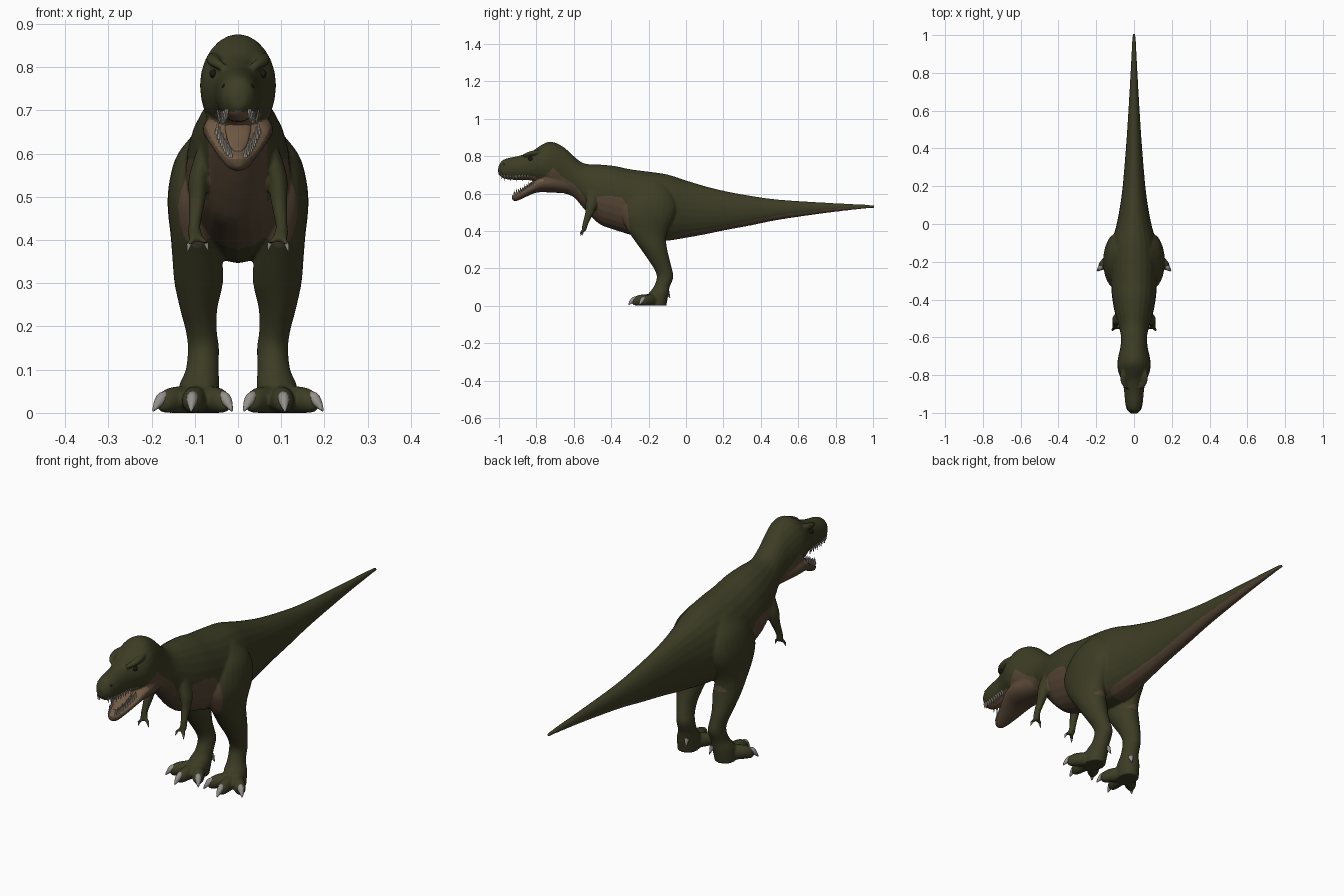
import bpy, bmesh, math
from mathutils import Matrix, Vector

cube = bpy.data.objects.get("Cube")
if cube:
    bpy.data.objects.remove(cube, do_unlink=True)


def material(name, colour):
    m = bpy.data.materials.new(name)
    m.use_nodes = True
    m.diffuse_color = (*colour, 1)
    bsdf = next(n for n in m.node_tree.nodes if n.type == 'BSDF_PRINCIPLED')
    bsdf.inputs["Base Color"].default_value = (*colour, 1)
    bsdf.inputs["Roughness"].default_value = 0.8
    return m


GREEN = material("olive green hide", (0.045, 0.045, 0.018))
BROWN = material("brown belly", (0.095, 0.062, 0.036))
MOUTH = material("tan mouth", (0.17, 0.105, 0.06))
CLAW = material("grey claw", (0.3, 0.28, 0.26))
TOOTH = material("ivory tooth", (0.45, 0.42, 0.36))
EYE = material("dark eye", (0.012, 0.01, 0.006))


def spline(rows, sub):
    """Resample rows with a Catmull-Rom curve."""
    out, last = [], len(rows) - 1
    for i in range(last):
        p = [Vector(rows[min(max(i + k, 0), last)]) for k in (-1, 0, 1, 2)]
        for s in range(sub):
            t = s / sub
            out.append(p[1] + (p[2] - p[0]) * t / 2
                       + (p[0] - p[1] * 2.5 + p[2] * 2 - p[3] / 2) * t ** 2
                       + (p[1] * 1.5 - p[0] / 2 - p[2] * 1.5 + p[3] / 2) * t ** 3)
    return out + [Vector(rows[-1])]


def loft(bm, rows, axis='y', place=Matrix(), n=24, sub=4):
    """Skin elliptical rings; each row is position, two centres, two radii."""
    rings = []
    for t, a, b, ra, rb in spline(rows, sub):
        ring = []
        for k in range(n):
            w = math.tau * k / n
            u, v = a + ra * math.cos(w), b + rb * math.sin(w)
            co = (u, t, v) if axis == 'y' else (u, v, t)
            ring.append(bm.verts.new(place @ Vector(co)))
        rings.append(ring)
    faces = [bm.faces.new(rings[0]), bm.faces.new(rings[-1])]
    for r, q in zip(rings, rings[1:]):
        for k in range(n):
            faces.append(bm.faces.new((r[k - 1], r[k], q[k], q[k - 1])))
    bmesh.ops.recalc_face_normals(bm, faces=faces)


def spike(bm, base, tip, radius, n=10):
    """A cone from base to tip."""
    base, tip = Vector(base), Vector(tip)
    d = tip - base
    m = Matrix.Translation((base + tip) / 2) @ d.to_track_quat('Z', 'Y').to_matrix().to_4x4()
    bmesh.ops.create_cone(bm, cap_ends=True, segments=n, radius1=radius,
                          radius2=radius * 0.12, depth=d.length, matrix=m)


def finish(name, bm, mats, angle=60):
    me = bpy.data.meshes.new(name)
    bm.to_mesh(me)
    bm.free()
    ob = bpy.data.objects.new(name, me)
    bpy.context.collection.objects.link(ob)
    for m in mats:
        me.materials.append(m)
    smooth(ob, angle)
    return ob


def smooth(ob, angle):
    bpy.ops.object.select_all(action='DESELECT')
    ob.select_set(True)
    bpy.context.view_layer.objects.active = ob
    bpy.ops.object.shade_smooth_by_angle(angle=math.radians(angle))


def profile(rows):
    """Turn y, top, bottom, half width into loft rows."""
    return [(y, 0, (t + b) / 2, w, (t - b) / 2) for y, t, b, w in rows]


# Outlines of the trunk with head and tail, and of the lower jaw
TRUNK = profile([
    (-1.004, .742, .705, .016), (-.985, .775, .685, .036), (-.95, .79, .675, .046),
    (-.9, .80, .672, .051), (-.86, .812, .672, .056), (-.82, .828, .668, .069),
    (-.78, .855, .655, .084), (-.74, .875, .64, .088), (-.7, .872, .615, .083),
    (-.65, .845, .6, .072), (-.6, .8, .58, .069), (-.56, .768, .535, .076),
    (-.52, .757, .49, .087), (-.46, .755, .435, .104), (-.38, .747, .405, .117),
    (-.3, .73, .38, .122), (-.2, .717, .35, .127), (-.1, .702, .348, .117),
    (0, .67, .363, .092), (.1, .64, .381, .073), (.2, .615, .402, .06),
    (.35, .587, .43, .047), (.5, .567, .46, .036), (.75, .551, .496, .021),
    (.95, .541, .519, .011), (1.008, .536, .522, .007)])
JAW = profile([
    (-.62, .69, .6, .055), (-.72, .705, .605, .08), (-.78, .69, .607, .078),
    (-.82, .656, .598, .066), (-.87, .622, .575, .046), (-.91, .602, .559, .028),
    (-.93, .59, .567, .012)])
BROW = [(-.87, .04, .803, .01, .008), (-.84, .054, .812, .015, .012),
        (-.8, .058, .82, .016, .013), (-.76, .052, .822, .012, .012)]
LEG = [(.66, .055, -.17, .035, .06), (.6, .075, -.18, .064, .11), (.54, .088, -.19, .07, .14),
       (.48, .095, -.2, .068, .142), (.41, .096, -.205, .06, .112), (.36, .094, -.195, .058, .088),
       (.3, .091, -.17, .056, .07), (.24, .091, -.142, .043, .056), (.19, .085, -.12, .036, .047),
       (.15, .08, -.112, .036, .044), (.1, .083, -.13, .038, .043), (.06, .09, -.148, .047, .054),
       (0, .095, -.155, .045, .05)]
ARM = [(.63, .07, -.5, .018, .03), (.55, .09, -.505, .023, .032), (.5, .094, -.515, .02, .024),
       (.46, .098, -.53, .016, .018), (.43, .101, -.54, .014, .015), (.41, .099, -.544, .017, .012),
       (.396, .098, -.546, .011, .009)]
TOE = [(.03, 0, .03, .032, .036), (-.04, 0, .03, .029, .033), (-.09, 0, .029, .027, .03),
       (-.118, 0, .025, .021, .024), (-.132, 0, .023, .01, .014)]
TOE_CLAW = [(-.1, 0, .038, .014, .014), (-.128, 0, .031, .013, .016),
            (-.142, 0, .021, .009, .013), (-.153, 0, .008, .003, .005)]
TOES = [(47, .9), (5, 1), (-35, .92)]
FINGERS = [(.113, -.56, .39), (.074, -.553, .392)]

# Skin parts and claws, both sides
skin, claws = bmesh.new(), bmesh.new()
loft(skin, TRUNK)
loft(skin, JAW)
for side in (1, -1):
    flip = Matrix.Scale(side, 4, (1, 0, 0))
    loft(skin, BROW, place=flip)
    loft(skin, LEG, 'z', flip)
    loft(skin, ARM, 'z', flip)
    for angle, size in TOES:
        spot = (flip @ Matrix.Translation((.095, -.155, 0))
                @ Matrix.Rotation(math.radians(angle), 4, 'Z')
                @ Matrix.Diagonal((1, size, 1, 1)))
        loft(skin, TOE, place=spot)
        loft(claws, TOE_CLAW, place=spot, n=14)
    for tip in FINGERS:
        tip, palm = Vector(tip), Vector((.097, -.543, .415))
        spike_end = tip + (tip - palm) * 0.25 + Vector((0, 0, -.012))
        rows = [(z, *palm.lerp(tip, f).xy, .009, .009)
                for f in (0, .5, 1) for z in [palm.lerp(tip, f).z]]
        loft(skin, rows, 'z', flip, 12)
        spike(claws, flip @ tip, flip @ spike_end, .006)
    spike(claws, flip @ Vector((.066, -.1, .075)), flip @ Vector((.06, -.085, .04)), .012)
for v in skin.verts:
    v.co.z = max(v.co.z, 0)
bmesh.ops.recalc_face_normals(skin, faces=skin.faces)
finish("claws", claws, [CLAW])

# Fuse the skin into one smooth surface
body = finish("body_skin", skin, [GREEN, BROWN, MOUTH])
fuse = body.modifiers.new("fuse", 'REMESH')
fuse.mode = 'VOXEL'
fuse.voxel_size = 0.005
relax = body.modifiers.new("relax", 'SMOOTH')
relax.factor, relax.iterations = 0.5, 6
bpy.context.view_layer.update()
fused = bpy.data.meshes.new_from_object(body.evaluated_get(bpy.context.evaluated_depsgraph_get()))
body.modifiers.clear()
body.data = fused
fused.materials.clear()
for m in (GREEN, BROWN, MOUTH):
    fused.materials.append(m)

# Height of the edge between hide and belly colour along the length
EDGE = [(-1.1, .6), (-.85, .655), (-.78, .672), (-.71, .735), (-.66, .69), (-.6, .65),
        (-.56, .61), (-.52, .575), (-.47, .585), (-.4, .588), (-.34, .575), (-.315, .54),
        (-.3, .39), (-.28, .3), (-.14, .3), (-.1, .37), (0, .392), (.2, .425), (.5, .485),
        (.8, .52), (1.1, .535)]


def edge_height(y):
    for (a, p), (b, q) in zip(EDGE, EDGE[1:]):
        if y <= b:
            return p + (q - p) * (y - a) / (b - a)
    return 0


for p in fused.polygons:
    x, y, z = p.center
    shoulder = abs(x) > .068 and -.59 < y < -.475 and z < .64
    jaw_floor = y < -.76 and z < .69 and p.normal.z > .45
    palate = y < -.8 and .64 < z < .7 and p.normal.z < -.6
    if jaw_floor or palate:
        p.material_index = 2
    else:
        p.material_index = int(z > .33 and z < edge_height(y) and not shoulder)
smooth(body, 80)

# Teeth along both jaws, set on the jaw outlines
teeth = bmesh.new()
for rows, down, start, reach in ((TRUNK, 1, -.985, .14), (JAW, -1, -.918, .1)):
    fine = spline(rows, 8)
    count = 10
    for i in range(count):
        y = start + reach * i / (count - 1)
        r = min(fine, key=lambda f: abs(f[0] - y))
        x, z = r[3] * .74, r[2] - down * r[4] * .6
        length = .032 if i % 2 else .026
        for side in (1, -1):
            spike(teeth, (side * x, y, z), (side * x * .96, y, z - down * length), .0055, 8)
finish("teeth", teeth, [TOOTH], 40)

# Tongue
tongue = bmesh.new()
loft(tongue, [(-.76, 0, .68, .035, .012), (-.82, 0, .655, .03, .01),
              (-.87, 0, .621, .021, .008), (-.9, 0, .606, .008, .004)])
finish("tongue", tongue, [MOUTH])

# Eyes and nostrils
for name, spot, size in (("eyes", (.058, -.832, .785), (.008, .012, .01)),
                         ("nostrils", (.031, -.972, .755), (.006, .008, .006))):
    bm = bmesh.new()
    for side in (1, -1):
        m = Matrix.Translation((side * spot[0], *spot[1:])) @ Matrix.Diagonal((*size, 1))
        bmesh.ops.create_uvsphere(bm, u_segments=16, v_segments=10, radius=1, matrix=m)
    finish(name, bm, [EYE])
